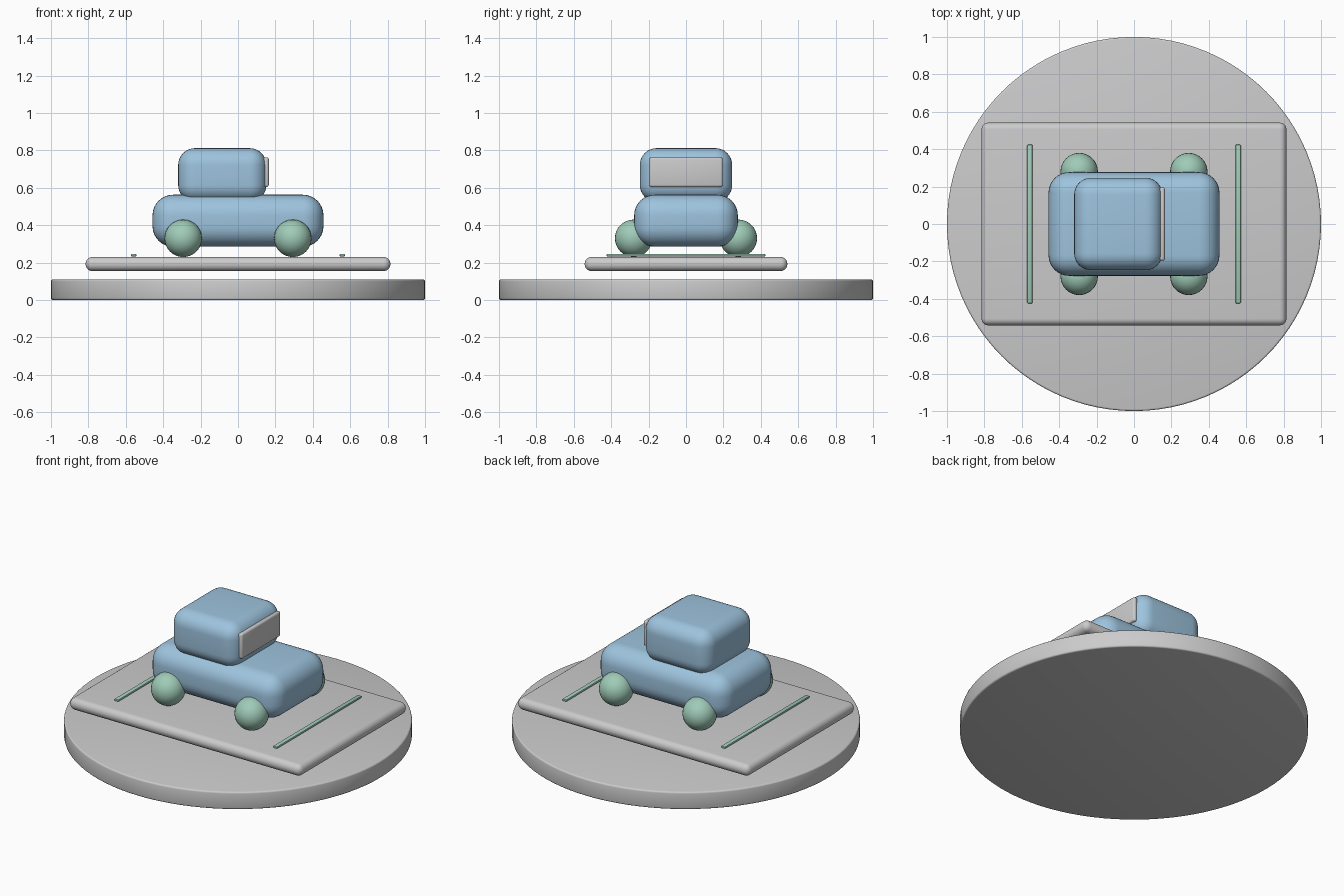
import bpy
import math

if "Cube" in bpy.data.objects:
    bpy.data.objects.remove(bpy.data.objects["Cube"])


def material(name, rgb):
    m = bpy.data.materials.new(name)
    m.diffuse_color = (*rgb, 1)
    m.use_nodes = True
    m.node_tree.nodes["Principled BSDF"].inputs["Base Color"].default_value = m.diffuse_color
    return m


GREY = material("light grey", (0.60, 0.60, 0.61))
BLUE = material("soft blue", (0.34, 0.55, 0.73))
GREEN = material("soft green", (0.35, 0.60, 0.48))


def finish(name, mat, bevel=0, segments=6):
    ob = bpy.context.object
    ob.name = name
    ob.data.materials.append(mat)
    if bevel:
        bpy.ops.object.transform_apply(location=False, rotation=False, scale=True)
        mod = ob.modifiers.new("rounding", 'BEVEL')
        mod.width = bevel
        mod.segments = segments
        mod.limit_method = 'ANGLE'
        mod.angle_limit = math.radians(40)
        bpy.ops.object.modifier_apply(modifier=mod.name)
    bpy.ops.object.shade_smooth_by_angle(angle=math.radians(35))
    return ob


def box(name, mat, low, high, bevel, segments=6):
    centre = [(a + b) / 2 for a, b in zip(low, high)]
    bpy.ops.mesh.primitive_cube_add(size=1, location=centre)
    bpy.context.object.scale = [b - a for a, b in zip(low, high)]
    return finish(name, mat, bevel, segments)


# Round display base
bpy.ops.mesh.primitive_cylinder_add(vertices=96, radius=1, depth=0.11, location=(0, 0, 0.055))
finish("round_base", GREY, 0.01, 3)

# Floating road slab with rounded rim
box("road_slab", GREY, (-0.815, -0.542, 0.155), (0.815, 0.542, 0.23), 0.036)

# Car body, cabin and windscreen
box("car_body", BLUE, (-0.457, -0.277, 0.285), (0.457, 0.277, 0.563), 0.11, 8)
box("car_cabin", BLUE, (-0.32, -0.247, 0.525), (0.152, 0.247, 0.812), 0.09, 8)
box("windscreen", GREY, (0.135, -0.196, 0.604), (0.165, 0.196, 0.763), 0.012, 3)

# Ball wheels and lane strips
for side, label in ((-1, "rear"), (1, "front")):
    for y, hand in ((-0.28, "right"), (0.28, "left")):
        bpy.ops.mesh.primitive_uv_sphere_add(segments=32, ring_count=16, radius=0.1,
                                             location=(side * 0.293, y, 0.33))
        finish(f"{label}_{hand}_wheel", GREEN)
    x = side * 0.557
    box(f"{label}_lane_strip", GREEN, (x - 0.014, -0.424, 0.233), (x + 0.014, 0.424, 0.246), 0.004, 2)
